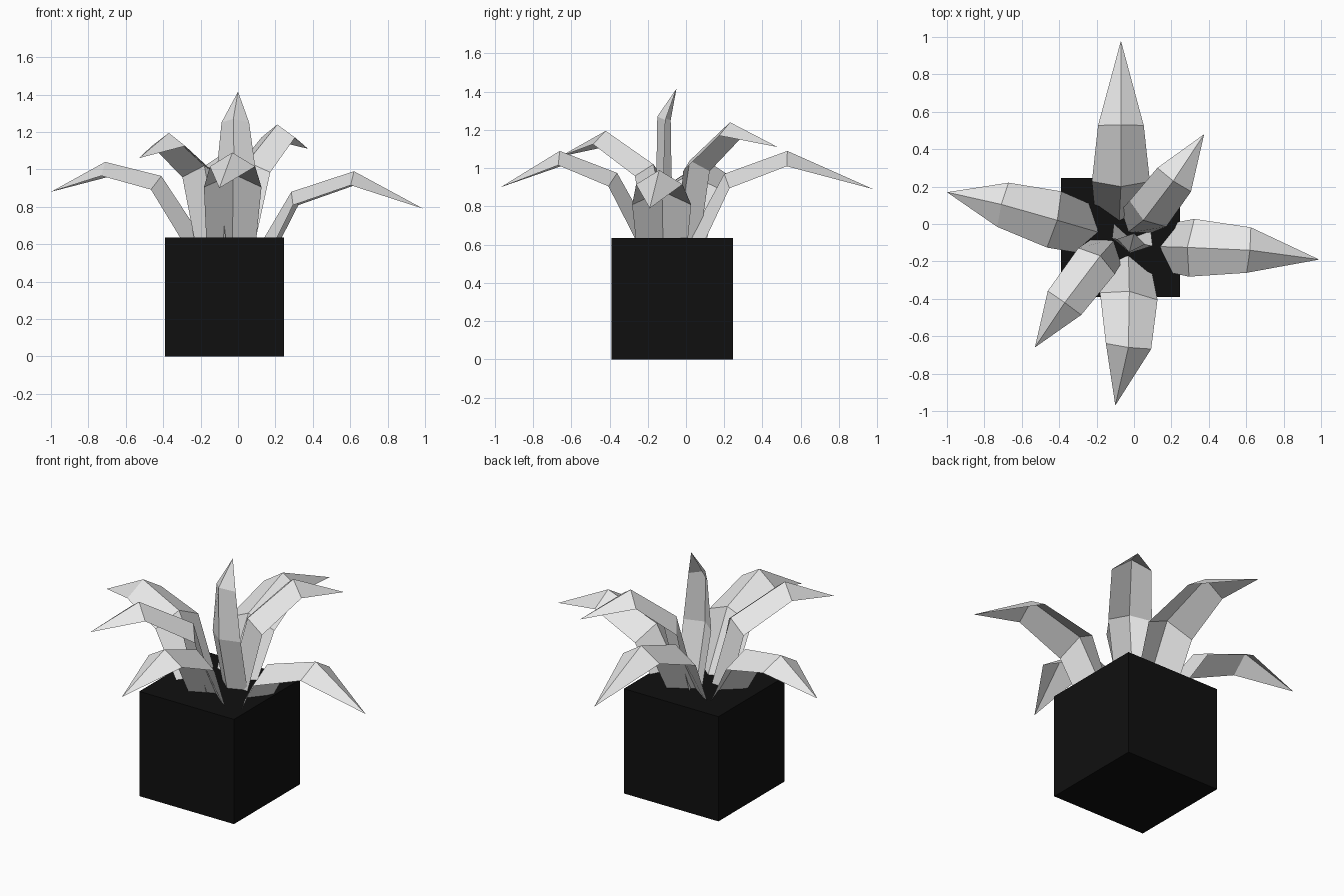
import bpy
import bmesh
from mathutils import Vector

old = bpy.data.objects.get("Cube")
if old:
    bpy.data.objects.remove(old, do_unlink=True)


def make_material(name, colour):
    mat = bpy.data.materials.new(name)
    mat.use_nodes = True
    mat.diffuse_color = (*colour, 1)
    node = mat.node_tree.nodes["Principled BSDF"]
    node.inputs["Base Color"].default_value = (*colour, 1)
    node.inputs["Roughness"].default_value = 0.8
    return mat


def finish(name, bm, mat):
    mesh = bpy.data.meshes.new(name)
    bm.to_mesh(mesh)
    bm.free()
    mesh.materials.append(mat)
    obj = bpy.data.objects.new(name, mesh)
    bpy.context.collection.objects.link(obj)
    return obj


pale = make_material("pale grey leaf", (0.8, 0.8, 0.8))
black = make_material("black pot", (0.005, 0.005, 0.005))

# Square pot
SIZE = 0.635
bm = bmesh.new()
bmesh.ops.create_cube(bm, size=SIZE)
bmesh.ops.translate(bm, verts=bm.verts, vec=(-0.072, -0.072, SIZE / 2))
finish("pot", bm, black)


def leaf(name, ridge, widths, drop):
    """Folded leaf: a raised ridge with a lower edge on each side, ending in a point."""
    pts = [Vector(p) for p in ridge]
    segs = [(b - a).normalized() for a, b in zip(pts, pts[1:])]
    tangents = [segs[0], segs[1], (segs[1] + segs[2]).normalized()]
    heading = pts[3] - pts[1]
    heading.z = 0
    side = Vector((0, 0, 1)).cross(heading).normalized()
    bm = bmesh.new()
    rows = []
    for p, t, w in zip(pts, tangents, widths):
        down = side.cross(t).normalized() * drop
        rows.append([bm.verts.new(p + side * w + down), bm.verts.new(p),
                     bm.verts.new(p - side * w + down)])
    tip = bm.verts.new(pts[3])
    for a, b in zip(rows, rows[1:]):
        for i in range(2):
            bm.faces.new((a[i], a[i + 1], b[i + 1], b[i]))
    for i in range(2):
        bm.faces.new((rows[-1][i], rows[-1][i + 1], tip))
    finish(name, bm, pale)


# Long drooping leaves: ridge points from root to tip
LONG = (0.13, 0.155, 0.122)
leaf("back_leaf", [(-0.08, 0.0, 0.6), (-0.07, 0.2, 0.97),
                   (-0.07, 0.53, 1.09), (-0.07, 0.98, 0.89)], LONG, 0.08)
leaf("front_leaf", [(-0.03, -0.15, 0.6), (-0.025, -0.36, 0.975),
                    (-0.03, -0.66, 1.09), (-0.1, -0.97, 0.9)], LONG, 0.075)
leaf("left_leaf", [(0.12, -0.12, 0.6), (0.285, -0.125, 0.88),
                   (0.62, -0.14, 0.99), (0.99, -0.19, 0.79)], LONG, 0.075)
leaf("right_leaf", [(-0.17, -0.05, 0.6), (-0.41, 0.02, 0.965),
                    (-0.71, 0.105, 1.04), (-1.0, 0.17, 0.88)], LONG, 0.075)

# Shorter raised leaves
SHORT = (0.1, 0.12, 0.11)
leaf("front_right_leaf", [(-0.1, -0.08, 0.58), (-0.18, -0.17, 1.02),
                          (-0.37, -0.42, 1.195), (-0.53, -0.66, 1.06)], SHORT, 0.07)
leaf("back_left_leaf", [(-0.04, -0.05, 0.58), (0.05, 0.02, 1.04),
                        (0.21, 0.23, 1.24), (0.375, 0.48, 1.11)], SHORT, 0.07)

# Upright leaf in the middle
leaf("centre_leaf", [(-0.02, -0.07, 0.6), (-0.02, -0.155, 0.96),
                     (-0.025, -0.15, 1.27), (0.0, -0.05, 1.415)], (0.1, 0.11, 0.075), 0.06)
